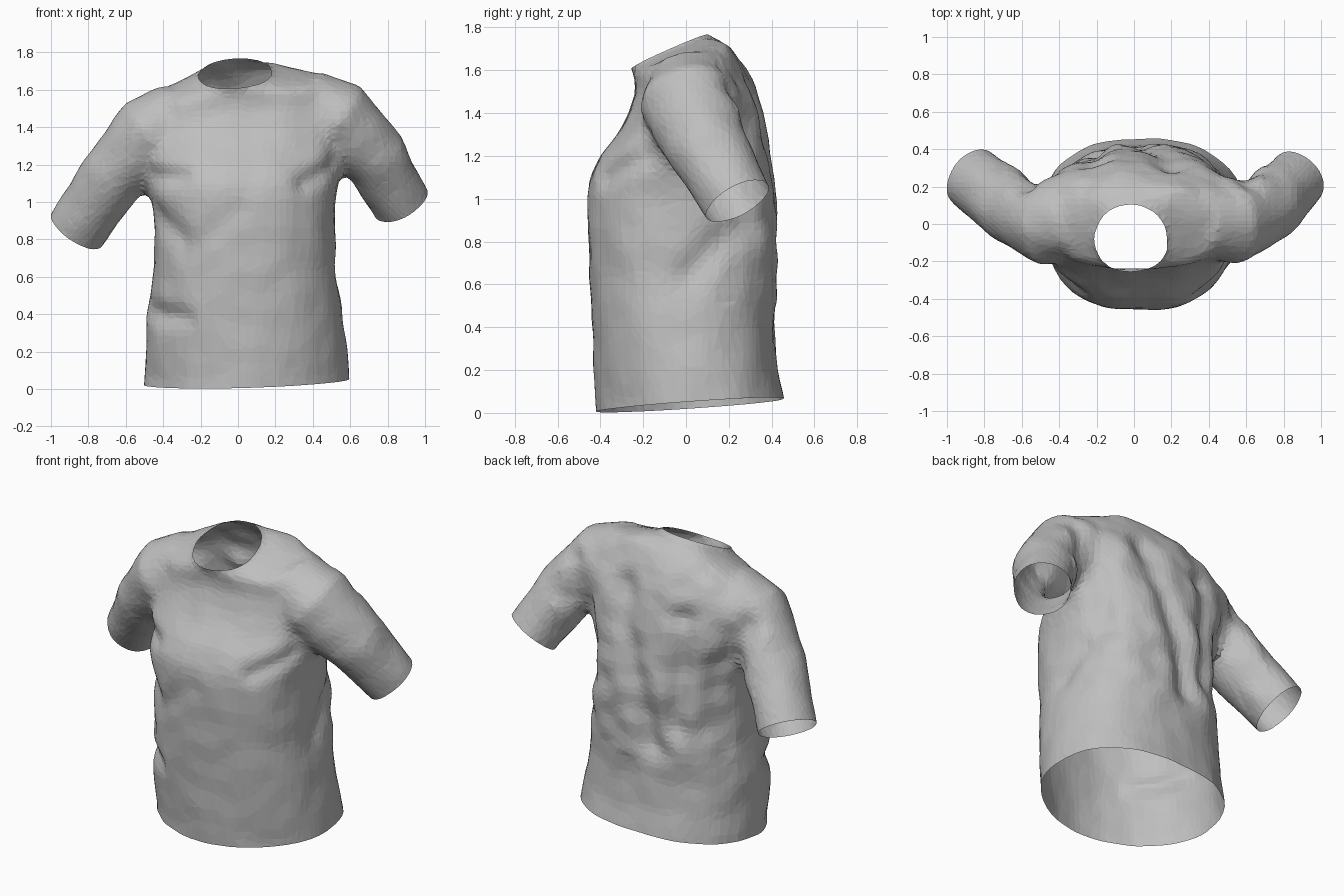
import bpy, bmesh, math
from mathutils import Vector, noise

cube = bpy.data.objects.get("Cube")
if cube:
    bpy.data.objects.remove(cube, do_unlink=True)

SIDES = 40
ANGLES = [2 * math.pi * i / SIDES for i in range(SIDES)]


def loft(bm, rings):
    """Closed tube through a list of point rings."""
    rows = [[bm.verts.new(p) for p in ring] for ring in rings]
    for a, b in zip(rows, rows[1:]):
        for i in range(SIDES):
            j = (i + 1) % SIDES
            bm.faces.new((a[i], a[j], b[j], b[i]))
    bm.faces.new(rows[0][::-1])
    bm.faces.new(rows[-1])


def body_ring(z, cx, rx, front, back, slope):
    """Rounded-box section, oval at collar and front hem; slope tips it up at the back."""
    cy, ry = (front + back) / 2, (back - front) / 2
    upper = max(0, min(1, (z - 1.3) / 0.3))
    chest = max(0, min(1, z / 0.85))
    pts = []
    for a in ANGLES:
        c, s = math.cos(a), math.sin(a)
        power = 0.84 if s > 0 else 1.08 - 0.27 * chest
        if rx < 0.25:
            power = 1
        x = cx + rx * math.copysign(abs(c) ** power, c)
        y = cy + ry * math.copysign(abs(s) ** power, s)
        pts.append(Vector((x, y, z + slope * (y - cy) + 0.06 * upper * x)))
    return pts


def sleeve_rings(path):
    """Oval rings square to the path, run past the cuff; returns cuff axis too."""
    pts = [Vector(p[:3]) for p in path]
    radii = [p[3] for p in path]
    axis = (pts[-1] - pts[-2]).normalized()
    pts.append(pts[-1] + axis * 0.12)
    radii.append(radii[-1])
    rings = []
    for i, (p, r) in enumerate(zip(pts, radii)):
        t = (pts[min(i + 1, len(pts) - 1)] - pts[max(i - 1, 0)]).normalized()
        u = t.cross(Vector((0, 1, 0))).normalized()
        v = t.cross(u) * 1.07
        rings.append([p + r * (u * math.cos(a) + v * math.sin(a)) for a in ANGLES])
    return rings, axis


def open_end(bm, centre, normal, reach):
    """Trim everything past a plane, near its centre, to leave an open rim."""
    near = [f for f in bm.faces if (f.calc_center_median() - centre).length < reach]
    geom = set(near)
    for f in near:
        geom.update(f.edges)
        geom.update(f.verts)
    bmesh.ops.bisect_plane(bm, geom=list(geom), plane_co=centre, plane_no=normal, dist=1e-5)
    past = [v for v in bm.verts if (v.co - centre).length < reach
            and (v.co - centre).dot(normal) > 1e-4]
    bmesh.ops.delete(bm, geom=past, context='VERTS')


# Torso sections: height, centre x, half width, front y, back y, slope
BODY = [
    (-0.15, 0.05, 0.56, -0.42, 0.47, 0), (0.05, 0.05, 0.55, -0.42, 0.46, 0),
    (0.2, 0.045, 0.54, -0.43, 0.43, 0), (0.4, 0.035, 0.525, -0.44, 0.41, 0),
    (0.6, 0.04, 0.495, -0.45, 0.43, 0), (0.85, 0.04, 0.485, -0.46, 0.44, 0),
    (1.0, 0.03, 0.49, -0.465, 0.43, 0), (1.1, 0.03, 0.51, -0.45, 0.42, 0),
    (1.2, 0.03, 0.53, -0.40, 0.41, 0), (1.3, 0.03, 0.54, -0.32, 0.39, 0),
    (1.4, 0.03, 0.55, -0.265, 0.365, 0), (1.5, 0.03, 0.53, -0.24, 0.33, 0.05),
    (1.58, 0.03, 0.49, -0.24, 0.27, 0.15), (1.635, 0.04, 0.4, -0.245, 0.21, 0.3),
    (1.665, 0.01, 0.27, -0.25, 0.15, 0.4), (1.68, -0.02, 0.175, -0.255, 0.095, 0.444),
]
# Sleeve paths: x, y, z, radius
SLEEVES = [
    [(0.36, 0.03, 1.52, 0.19), (0.52, 0.02, 1.445, 0.222),
     (0.735, 0.1, 1.235, 0.178), (0.872, 0.24, 0.99, 0.155)],
    [(-0.3, 0.03, 1.48, 0.18), (-0.45, 0.01, 1.37, 0.22),
     (-0.66, 0.085, 1.15, 0.177), (-0.86, 0.24, 0.855, 0.163)],
]
# Cloth folds: start, end, depth, width
FOLDS = [
    ((0.2, 0.31, 1.5), (-0.05, 0.43, 0.6), 0.06, 0.09),
    ((-0.22, 0.35, 1.38), (-0.22, 0.43, 0.75), 0.05, 0.08),
    ((-0.42, 0.28, 1.1), (-0.41, 0.3, 0.75), 0.04, 0.1),
    ((0.46, 0.25, 1.25), (0.44, 0.28, 0.9), 0.03, 0.08),
    ((-0.48, -0.2, 1.14), (-0.32, -0.38, 1.14), 0.03, 0.06),
    ((-0.42, -0.2, 0.92), (-0.3, -0.34, 0.82), 0.03, 0.07),
    ((-0.5, -0.12, 0.42), (-0.3, -0.38, 0.38), 0.035, 0.06),
    ((-0.3, -0.4, 0.72), (0, -0.46, 0.95), 0.012, 0.07),
    ((0.52, -0.2, 1.2), (0.36, -0.38, 1.1), 0.03, 0.06),
    ((0.52, 0.02, 0.65), (0.5, 0.15, 0.8), 0.035, 0.08),
    ((0.6, 0.22, 1.5), (0.6, 0.26, 1.3), 0.035, 0.07),
    ((-0.58, 0.22, 1.4), (-0.5, 0.25, 1.2), 0.035, 0.07),
]


def fold_offset(p):
    total = 0
    for a, b, depth, width in FOLDS:
        a, b = Vector(a), Vector(b)
        t = max(0, min(1, (p - a).dot(b - a) / (b - a).length_squared))
        total -= depth * math.exp(-((p - a.lerp(b, t)).length / width) ** 2)
    rough = 0.018 if p.y > 0.15 and p.z > 0.5 and abs(p.x) < 0.7 else 0.007
    return total + rough * noise.noise(p * 7)


# Solid torso and sleeves
bm = bmesh.new()
neck_axis = Vector((-0.06, -0.406, 0.914)).normalized()
body = [body_ring(*row) for row in BODY]
body.append([p + neck_axis * 0.12 for p in body[-1]])
loft(bm, body)
cuffs = []
for path in SLEEVES:
    rings, axis = sleeve_rings(path)
    loft(bm, rings)
    cuffs.append((Vector(path[-1][:3]), axis, 0.29))
bmesh.ops.recalc_face_normals(bm, faces=bm.faces)
mesh = bpy.data.meshes.new("shirt")
bm.to_mesh(mesh)
bm.free()
shirt = bpy.data.objects.new("shirt", mesh)
bpy.context.collection.objects.link(shirt)

# Fuse the parts into one skin
fuse = shirt.modifiers.new("fuse", 'REMESH')
fuse.mode = 'VOXEL'
fuse.voxel_size = 0.03
soften = shirt.modifiers.new("soften", 'SMOOTH')
soften.factor = 0.5
soften.iterations = 4
bpy.context.view_layer.update()
evaluated = shirt.evaluated_get(bpy.context.evaluated_depsgraph_get())
skin = bpy.data.meshes.new_from_object(evaluated)
shirt.modifiers.clear()

# Press in the folds, then open neck, cuffs and hem
bm = bmesh.new()
bm.from_mesh(skin)
bm.normal_update()
moves = [(v, v.normal * fold_offset(v.co)) for v in bm.verts]
for v, move in moves:
    v.co += move
for centre, axis, reach in cuffs:
    open_end(bm, centre, axis, reach)
open_end(bm, Vector((-0.02, -0.08, 1.685)), neck_axis, 0.34)
open_end(bm, Vector((0.04, 0, 0.035)), Vector((0.03, 0.07, -1)).normalized(), 0.75)
bmesh.ops.triangulate(bm, faces=bm.faces)
for f in bm.faces:
    f.smooth = False
bm.to_mesh(skin)
bm.free()
shirt.data = skin
bpy.data.meshes.remove(mesh)
skin.name = "shirt"

# Uneven cloth facets
facets = shirt.modifiers.new("facets", 'DECIMATE')
facets.ratio = 0.35

# Grey cloth
cloth = bpy.data.materials.new("grey_cloth")
cloth.use_nodes = True
grey = (0.52, 0.52, 0.52, 1)
cloth.diffuse_color = grey
cloth.node_tree.nodes["Principled BSDF"].inputs["Base Color"].default_value = grey
skin.materials.clear()
skin.materials.append(cloth)
